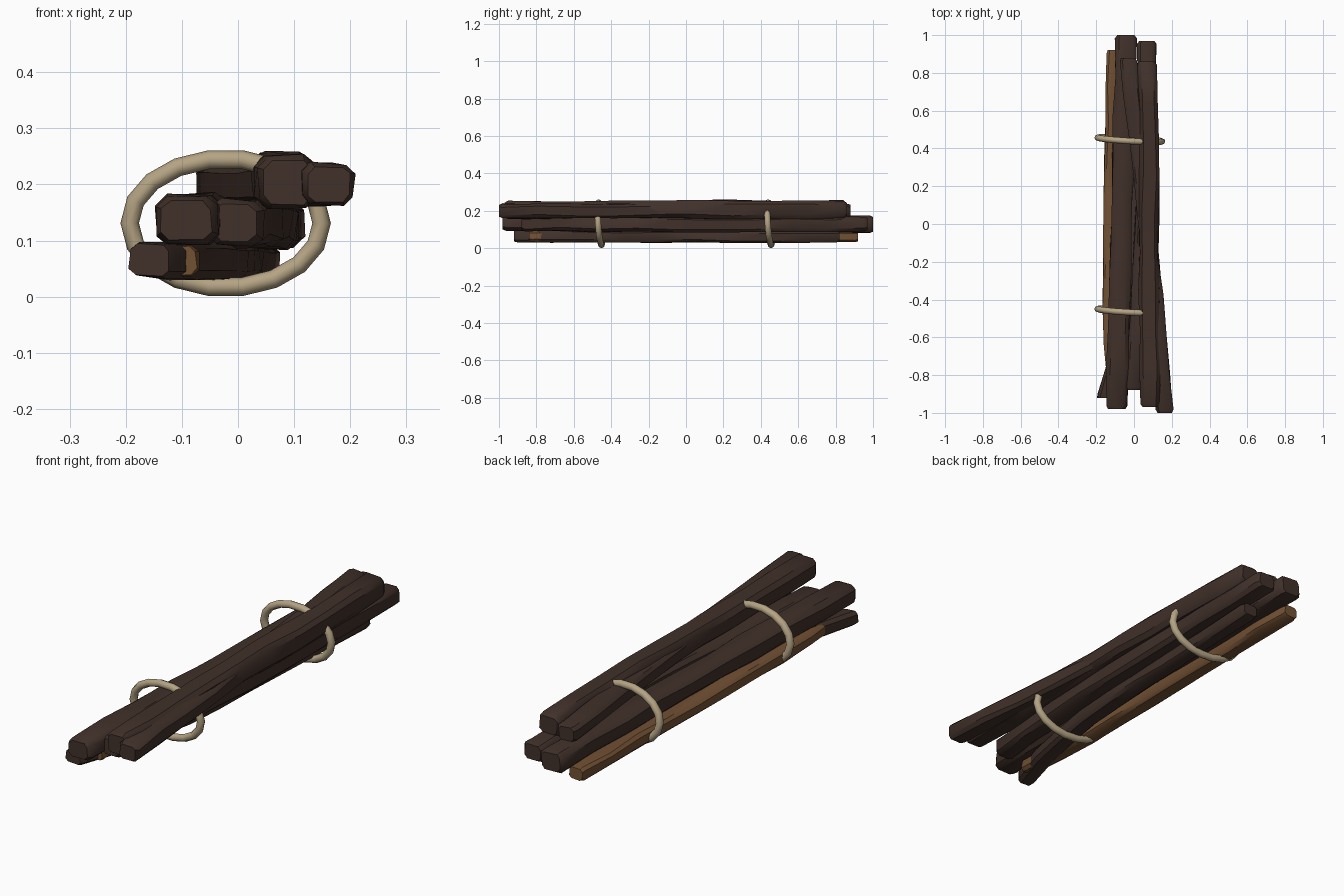
import bpy, bmesh, math, random
from mathutils import Vector

cube = bpy.data.objects.get("Cube")
if cube:
    bpy.data.objects.remove(cube, do_unlink=True)


def material(name, rgb):
    mat = bpy.data.materials.new(name)
    mat.use_nodes = True
    mat.diffuse_color = (*rgb, 1)
    mat.node_tree.nodes["Principled BSDF"].inputs["Base Color"].default_value = (*rgb, 1)
    return mat


dark_bark = material("dark_bark", (0.052, 0.030, 0.023))
light_bark = material("light_bark", (0.170, 0.082, 0.034))
rope_fibre = material("rope_fibre", (0.46, 0.37, 0.23))


def smooth(obj, degrees):
    bpy.ops.object.select_all(action='DESELECT')
    obj.select_set(True)
    bpy.context.view_layer.objects.active = obj
    bpy.ops.object.shade_smooth_by_angle(angle=math.radians(degrees))


def finish(name, bm, mat, degrees):
    bmesh.ops.recalc_face_normals(bm, faces=bm.faces)
    mesh = bpy.data.meshes.new(name)
    bm.to_mesh(mesh)
    bm.free()
    mesh.materials.append(mat)
    obj = bpy.data.objects.new(name, mesh)
    bpy.context.collection.objects.link(obj)
    smooth(obj, degrees)
    return obj


def bridge(bm, a, b):
    for i in range(len(a)):
        j = (i + 1) % len(a)
        bm.faces.new((a[i], a[j], b[j], b[i]))


def along(path, y):
    """Centre of the stick at a given y, eased between path points."""
    for p, q in zip(path, path[1:]):
        if y <= q[1] or q is path[-1]:
            t = (y - p[1]) / (q[1] - p[1])
            return Vector(p).lerp(Vector(q), t)


# Chamfered block cross-section, in half widths
SECTION = [(1, .6), (.65, 1), (-.65, 1), (-1, .6), (-1, -.6), (-.65, -1), (.65, -1), (1, -.6)]


def stick(name, path, width, height, mat, seed):
    rng = random.Random(seed)
    bm = bmesh.new()
    y0, y1 = path[0][1], path[-1][1]
    # A narrow first and last ring bevel the cut ends
    stations = [(y0, .82), (y0 + .018, 1)]
    stations += [(y0 + (y1 - y0) * i / 9, 1) for i in range(1, 9)]
    stations += [(y1 - .018, 1), (y1, .82)]
    rings = []
    for y, scale in stations:
        c = along(path, y)
        w = width / 2 * scale * rng.uniform(.92, 1.04)
        h = height / 2 * scale * rng.uniform(.92, 1.04)
        roll = rng.uniform(-.08, .08)
        ring = []
        for u, v in SECTION:
            u += rng.uniform(-.06, .06)
            v += rng.uniform(-.05, .05)
            ring.append(bm.verts.new((c.x + u * w - v * h * roll, y, c.z + v * h + u * w * roll)))
        rings.append(ring)
    for a, b in zip(rings, rings[1:]):
        bridge(bm, a, b)
    bm.faces.new(rings[0])
    bm.faces.new(rings[-1])
    return finish(name, bm, mat, 40)


# Bottom row
stick("bottom_light_stick", [(-.105, -.84, .064), (-.13, -.5, .066), (-.122, .1, .066), (-.108, .92, .062)],
      .078, .060, light_bark, 1)
stick("bottom_dark_stick", [(-.158, -.92, .065), (-.085, -.68, .064), (-.015, -.3, .062), (.035, .82, .062)],
      .082, .066, dark_bark, 2)

# Middle row
stick("middle_right_stick", [(-.005, -.88, .132), (.035, -.4, .13), (.062, .2, .128), (.068, .97, .128)],
      .095, .084, dark_bark, 3)
stick("middle_left_stick", [(-.092, -.98, .136), (-.078, -.4, .137), (-.06, .2, .135), (-.042, 1.0, .128)],
      .114, .090, dark_bark, 4)

# Top row, one stick crossing beneath the other
stick("top_crossing_stick", [(.162, -1.0, .200), (.112, -.4, .200), (.035, .3, .200), (-.032, .88, .202)],
      .090, .074, dark_bark, 5)
stick("top_straight_stick", [(.088, -.97, .204), (.078, -.3, .208), (.080, .5, .208), (.068, .86, .206)],
      .106, .094, dark_bark, 6)


def rope_loop(name, y_mid):
    bm = bmesh.new()
    centre = Vector((-.022, y_mid, .131))
    rings = []
    for i in range(18):
        a = math.tau * i / 18
        out = Vector((math.cos(a), 0, math.sin(a)))
        c = centre + Vector((.171 * out.x, -.010 * out.x - .008 * out.z, .115 * out.z))
        normal = Vector((out.x / .171, 0, out.z / .115)).normalized()
        ring = []
        for k in range(8):
            b = math.tau * k / 8
            ring.append(bm.verts.new(c + .0165 * (normal * math.cos(b) + Vector((0, 1, 0)) * math.sin(b))))
        rings.append(ring)
    for i, ring in enumerate(rings):
        bridge(bm, ring, rings[(i + 1) % len(rings)])
    return finish(name, bm, rope_fibre, 60)


# Two binding ropes
rope_loop("front_rope", -.460)
rope_loop("back_rope", .447)
